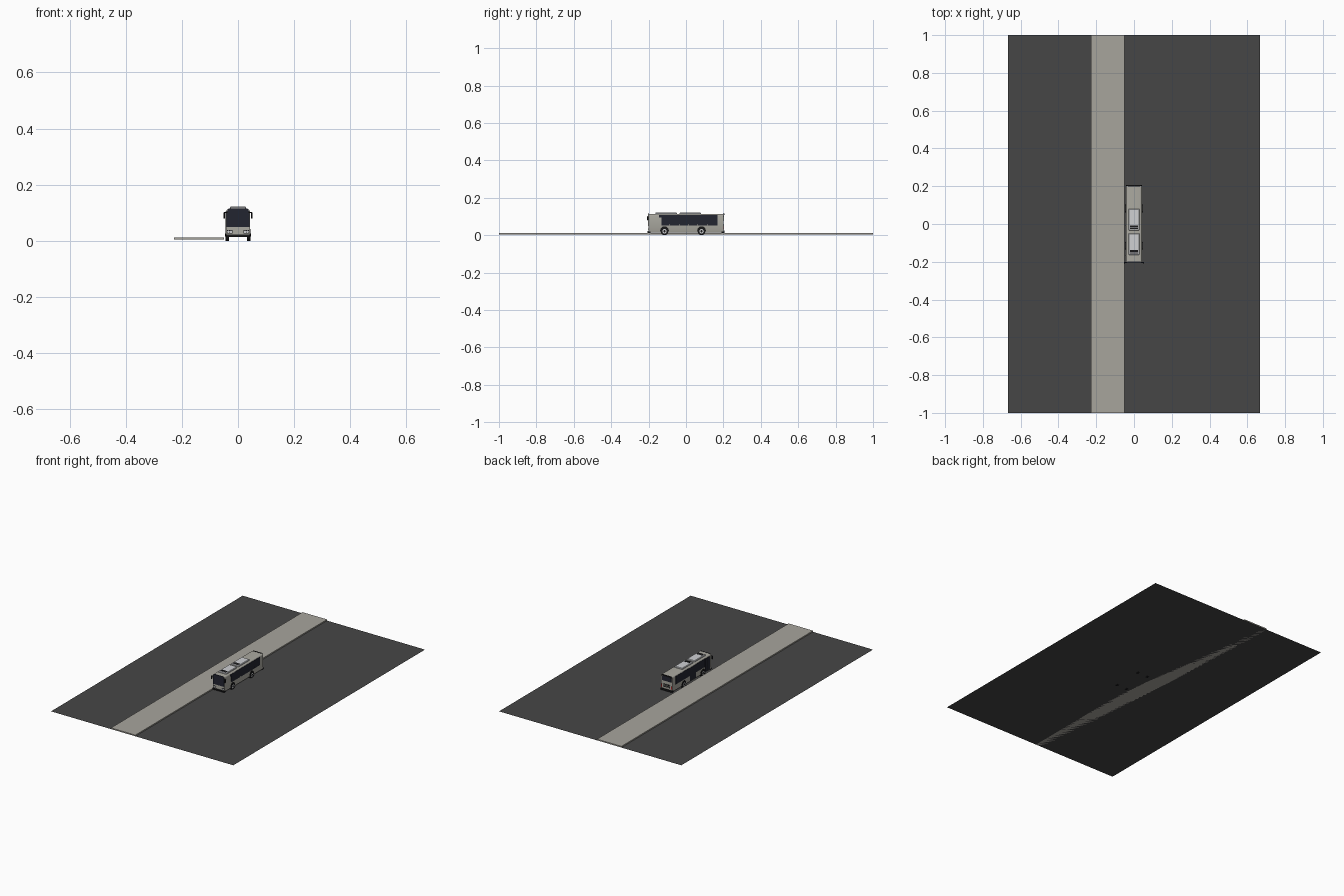
import bpy, bmesh, math
from mathutils import Matrix, Vector

if "Cube" in bpy.data.objects:
    bpy.data.objects.remove(bpy.data.objects["Cube"])


def material(name, rgb):
    m = bpy.data.materials.new(name)
    m.diffuse_color = (*rgb, 1)
    m.use_nodes = True
    m.node_tree.nodes["Principled BSDF"].inputs["Base Color"].default_value = m.diffuse_color
    return m


ASPHALT = material("asphalt", (0.062, 0.062, 0.062))
PAVING = material("paving", (0.39, 0.375, 0.335))
PAINT = material("warm_grey_paint", (0.41, 0.40, 0.355))
GLASS = material("dark_glass", (0.016, 0.018, 0.030))
BLACK = material("black_rubber", (0.009, 0.009, 0.010))
LIGHT = material("light_grey", (0.62, 0.63, 0.65))
RED = material("red_lamp", (0.40, 0.02, 0.02))


def finish(name, bm, mat, smooth=False):
    bmesh.ops.recalc_face_normals(bm, faces=bm.faces)
    me = bpy.data.meshes.new(name)
    bm.to_mesh(me)
    bm.free()
    me.materials.append(mat)
    ob = bpy.data.objects.new(name, me)
    bpy.context.collection.objects.link(ob)
    if smooth:
        bpy.ops.object.select_all(action='DESELECT')
        ob.select_set(True)
        bpy.context.view_layer.objects.active = ob
        bpy.ops.object.shade_smooth_by_angle(angle=math.radians(35))
    return ob


def boxes(name, mat, *ranges, bevel=0):
    """Each range is x0, x1, y0, y1, z0, z1."""
    bm = bmesh.new()
    for x0, x1, y0, y1, z0, z1 in ranges:
        size = Matrix.Diagonal((x1 - x0, y1 - y0, z1 - z0, 1))
        at = Matrix.Translation(((x0 + x1) / 2, (y0 + y1) / 2, (z0 + z1) / 2))
        bmesh.ops.create_cube(bm, size=1, matrix=at @ size)
    if bevel:
        bmesh.ops.bevel(bm, geom=bm.edges[:], offset=bevel, segments=1, affect='EDGES')
    return finish(name, bm, mat)


def extrude_y(name, mat, half, y0, y1, smooth=False):
    """Mirror a half outline (x, z) and extrude it along y."""
    bm = bmesh.new()
    outline = half + [(-x, z) for x, z in reversed(half)]
    face = bm.faces.new([bm.verts.new((x, y0, z)) for x, z in outline])
    ext = bmesh.ops.extrude_face_region(bm, geom=[face])
    moved = [v for v in ext["geom"] if isinstance(v, bmesh.types.BMVert)]
    bmesh.ops.translate(bm, verts=moved, vec=Vector((0, y1 - y0, 0)))
    return finish(name, bm, mat, smooth)


def discs(name, mat, centres, radius, depth, axis='X', sides=24):
    bm = bmesh.new()
    for c in centres:
        turn = Matrix.Rotation(math.pi / 2, 4, 'Y' if axis == 'X' else 'X')
        bmesh.ops.create_cone(bm, cap_ends=True, segments=sides, radius1=radius,
                              radius2=radius, depth=depth,
                              matrix=Matrix.Translation(c) @ turn)
    return finish(name, bm, mat, True)


# Road surface and raised pavement
bm = bmesh.new()
bmesh.ops.create_grid(bm, x_segments=1, y_segments=1, size=1,
                      matrix=Matrix.Translation((0, 0, 0.004)) @ Matrix.Diagonal((0.666, 1, 1, 1)))
finish("road", bm, ASPHALT)
boxes("pavement", PAVING, (-0.228, -0.050, -1, 1, 0.004, 0.012))

# Body shell with rounded roof edges
W, TOP, R = 0.042, 0.114, 0.010
arc = [(W - R + R * math.cos(a), TOP - R + R * math.sin(a))
       for a in [math.radians(d) for d in range(0, 91, 18)]]
extrude_y("body", PAINT, [(W - 0.002, 0.015), (W, 0.020)] + arc, -0.200, 0.201, True)

# Windscreen, rear window and bumpers
extrude_y("windscreen", GLASS, [(0.041, 0.050), (0.041, 0.101), (0.034, 0.115)], -0.204, -0.199)
extrude_y("rear_window", GLASS, [(0.034, 0.076), (0.034, 0.101), (0.030, 0.105)], 0.200, 0.203)
extrude_y("rear_roof_lip", BLACK, [(0.039, 0.107), (0.034, 0.113), (0.031, 0.115)], 0.199, 0.207)
boxes("bumpers", BLACK, (-W, W, -0.205, -0.19, 0.013, 0.022), (-W, W, 0.19, 0.207, 0.013, 0.024))
boxes("rear_grille", BLACK, *[(-0.025, 0.025, 0.2, 0.2025, z, z + 0.003)
                              for z in (0.035, 0.041, 0.047, 0.053)])

# Driver side glazing: upper band with slightly stepped panes below
panes = [(-0.130, -0.088), (-0.086, -0.038), (-0.036, 0.012), (0.014, 0.062), (0.064, 0.112), (0.114, 0.168)]
boxes("driver_side_windows", GLASS,
      (W - 0.001, W + 0.001, -0.145, 0.168, 0.095, 0.107),
      *[(W - 0.001, W + 0.001, y0 - 0.001, y1 + 0.001, 0.060, 0.096) for y0, y1 in panes],
      *[(W - 0.001, W + 0.001, y0, y1, 0.053, 0.061) for y0, y1 in panes])

# Kerb side glazing and full height doors
doors = [(-0.190, -0.140), (-0.040, 0.020)]
boxes("kerb_side_windows", GLASS,
      (-W - 0.001, -W + 0.001, -0.138, -0.042, 0.053, 0.107),
      (-W - 0.001, -W + 0.001, 0.022, 0.168, 0.053, 0.107))
boxes("doors", GLASS, *[(-W - 0.0015, -W + 0.001, y0, y1, 0.020, 0.105) for y0, y1 in doors])
boxes("door_seams", BLACK, *[(-W - 0.002, -W, (a + b) / 2 - 0.001, (a + b) / 2 + 0.001, 0.020, 0.105)
                             for a, b in doors])

# Wheels, arches and hubs
axles = [(s, y) for s in (-1, 1) for y in (-0.115, 0.083)]
discs("wheel_arches", BLACK, [(s * (W - 0.002), y, 0.025) for s, y in axles], 0.023, 0.005)
discs("tyres", BLACK, [(s * 0.038, y, 0.021) for s, y in axles], 0.021, 0.013)
discs("wheel_rims", LIGHT, [(s * 0.0443, y, 0.021) for s, y in axles], 0.012, 0.002)
discs("wheel_hubs", BLACK, [(s * 0.0452, y, 0.021) for s, y in axles], 0.006, 0.002, sides=12)

# Roof units with dark vents
units = [(-0.034, 0.080), (-0.164, -0.049)]
boxes("roof_units", LIGHT, *[(-0.029, 0.029, a, b, 0.111, 0.122) for a, b in units], bevel=0.003)
boxes("roof_vents", BLACK, *[(-0.020, 0.020, a + d, a + d + 0.005, 0.121, 0.1228)
                             for a, b in units for d in (0.008, 0.015, 0.022)])

# Lamps
discs("headlamps", LIGHT, [(s * x, -0.2005, 0.032) for s in (-1, 1) for x in (0.025, 0.034)],
      0.0045, 0.004, 'Y', 16)
boxes("headlamp_surrounds", BLACK, *[(min(s * 0.019, s * 0.040), max(s * 0.019, s * 0.040),
                                      -0.2012, -0.199, 0.026, 0.038) for s in (-1, 1)])
boxes("tail_lamps", RED, *[(s * 0.036 - 0.003, s * 0.036 + 0.003, 0.2, 0.203, 0.030, 0.050) for s in (-1, 1)])

# Mirrors on short arms
boxes("mirror_arms", BLACK, *[(s * 0.043 - 0.007, s * 0.043 + 0.007, -0.206, -0.201, 0.099, 0.102)
                              for s in (-1, 1)])
boxes("mirrors", BLACK, *[(s * 0.0495 - 0.003, s * 0.0495 + 0.003, -0.208, -0.201, 0.080, 0.101)
                          for s in (-1, 1)], bevel=0.001)
